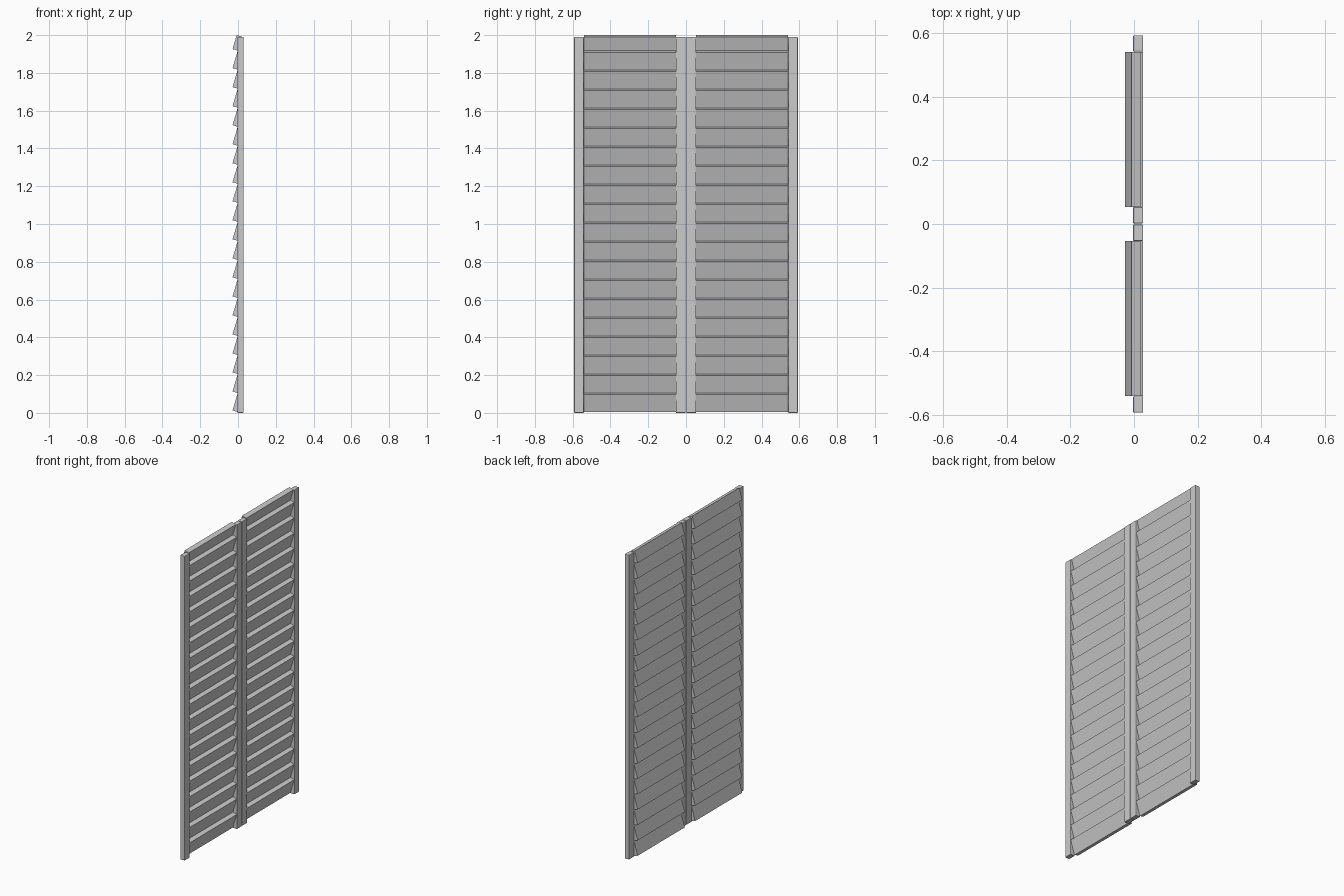
import bpy, bmesh, math

if "Cube" in bpy.data.objects:
    bpy.data.objects.remove(bpy.data.objects["Cube"])

HALF_X = 0.029                      # half depth of the whole shutter
TILT = math.radians(16.5)           # lean of the slats
S, C = math.sin(TILT), math.cos(TILT)
COUNT, PITCH, THICK = 20, 0.1007, 0.031
SLAT_Y = (0.0535, 0.5405)
STILE_TOP = 1.99


def finish(bm, name):
    bmesh.ops.recalc_face_normals(bm, faces=bm.faces)
    mesh = bpy.data.meshes.new(name)
    bm.to_mesh(mesh)
    bm.free()
    obj = bpy.data.objects.new(name, mesh)
    bpy.context.collection.objects.link(obj)
    return obj


def prism(bm, profile, y0, y1):
    """Extrude an xz profile along y."""
    face = bm.faces.new([bm.verts.new((x, y0, z)) for x, z in profile])
    ext = bmesh.ops.extrude_face_region(bm, geom=[face])
    verts = [v for v in ext["geom"] if isinstance(v, bmesh.types.BMVert)]
    bmesh.ops.translate(bm, verts=verts, vec=(0, y1 - y0, 0))


def stile(name, y0, y1):
    bm = bmesh.new()
    x0, x1 = -0.003, HALF_X
    prism(bm, [(x0, 0), (x1, 0), (x1, STILE_TOP), (x0, STILE_TOP)], y0, y1)
    obj = finish(bm, name)
    bev = obj.modifiers.new("soft_edges", "BEVEL")
    bev.width, bev.segments = 0.003, 2


def slats(name, y0, y1):
    bm = bmesh.new()
    for i in range(COUNT):
        # outer lower corner; boards butt end to end, the top one is cut short
        x, z = -HALF_X, 0.004 + THICK * S + i * PITCH
        length = PITCH * C if i < COUNT - 1 else (2.0 - z) / C
        dx, dz = length * S, length * C
        nx, nz = THICK * C, -THICK * S
        prism(bm, [(x, z), (x + nx, z + nz),
                   (x + nx + dx, z + nz + dz), (x + dx, z + dz)], y0, y1)
    finish(bm, name)


# two matching leaves, mirrored about y = 0
for side, label in ((1, "left"), (-1, "right")):
    for part, a, b in (("inner_stile", 0.002, 0.053), ("outer_stile", 0.541, 0.592)):
        stile(f"{label}_{part}", *sorted((side * a, side * b)))
    slats(f"{label}_slats", *sorted((side * SLAT_Y[0], side * SLAT_Y[1])))
